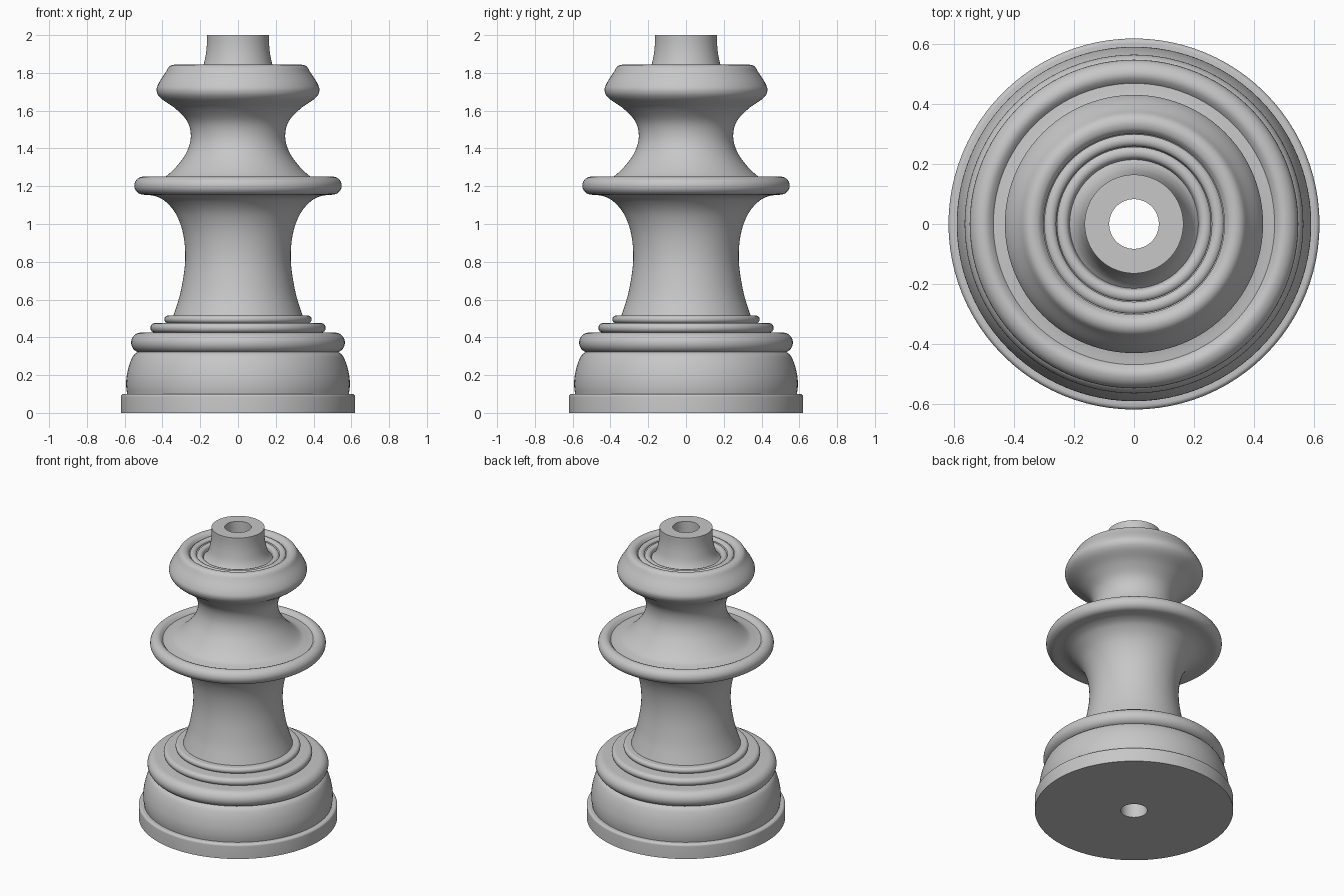
import bpy
import math

SEGMENTS = 96
BORE = 0.083

cube = bpy.data.objects.get("Cube")
if cube:
    bpy.data.objects.remove(cube, do_unlink=True)

grey = bpy.data.materials.new("plain_grey")
grey.use_nodes = True
colour = (0.57, 0.57, 0.57, 1)
grey.diffuse_color = colour
grey.node_tree.nodes["Principled BSDF"].inputs["Base Color"].default_value = colour


def arc(r, z, width, height, start, end, steps=14):
    """Elliptical arc of profile points, angles in degrees."""
    angles = [math.radians(start + (end - start) * i / steps) for i in range(steps + 1)]
    return [(r + width * math.cos(a), z + height * math.sin(a)) for a in angles]


def curve(points, steps=6):
    """Smooth profile through the given points."""
    ends = [points[0]] + points + [points[-1]]
    out = []
    for a, b, c, d in zip(ends, ends[1:], ends[2:], ends[3:]):
        for i in range(steps):
            t = i / steps
            out.append(tuple(
                q + 0.5 * t * (s - p + t * (2 * p - 5 * q + 4 * s - w + t * (3 * (q - s) + w - p)))
                for p, q, s, w in zip(a, b, c, d)))
    return out + [points[-1]]


def lathe(name, profile):
    """Turn a profile of (radius, height) points about the z axis."""
    verts, faces = [], []
    for r, z in profile:
        for k in range(SEGMENTS):
            a = 2 * math.pi * k / SEGMENTS
            verts.append((r * math.cos(a), r * math.sin(a), z))
    for i in range(len(profile) - 1):
        for k in range(SEGMENTS):
            n = (k + 1) % SEGMENTS
            low, high = i * SEGMENTS, (i + 1) * SEGMENTS
            faces.append((low + k, low + n, high + n, high + k))
    mesh = bpy.data.meshes.new(name)
    mesh.from_pydata(verts, [], faces)
    mesh.materials.append(grey)
    obj = bpy.data.objects.new(name, mesh)
    bpy.context.collection.objects.link(obj)
    bpy.ops.object.select_all(action="DESELECT")
    obj.select_set(True)
    bpy.context.view_layer.objects.active = obj
    bpy.ops.object.shade_smooth_by_angle(angle=math.radians(35))


# Foot: flat plinth and swelling drum
lathe("base_plinth", [(BORE, 0), (0.62, 0)] + arc(0.605, 0.085, 0.015, 0.015, 0, 90, 6)
      + [(0.587, 0.10)])
lathe("base_drum", curve([(0.587, 0.10), (0.592, 0.14), (0.59, 0.19),
                          (0.577, 0.25), (0.556, 0.30), (0.535, 0.32)]))

# Three stacked rounded rings
lathe("lower_ring", [(0.535, 0.32)] + arc(0.513, 0.372, 0.053, 0.053, -70, 90)
      + [(0.44, 0.425)])
lathe("middle_ring", arc(0.44, 0.45, 0.024, 0.025, -90, 90) + [(0.37, 0.475)])
lathe("upper_ring", arc(0.37, 0.495, 0.02, 0.02, -90, 90) + [(0.342, 0.515)])

# Waisted column flaring into the collar
lathe("column", curve([(0.342, 0.515), (0.304, 0.64), (0.28, 0.80), (0.289, 0.94),
                       (0.327, 1.05), (0.385, 1.12), (0.44, 1.148), (0.50, 1.155)]))
lathe("collar", arc(0.50, 1.203, 0.049, 0.048, -90, 90) + [(0.485, 1.246), (0.47, 1.228)])

# Narrow waist swelling into the bulb
lathe("waist_and_bulb", curve([(0.47, 1.228), (0.43, 1.234), (0.385, 1.25), (0.325, 1.305),
                               (0.272, 1.38), (0.25, 1.46), (0.267, 1.54), (0.33, 1.61),
                               (0.408, 1.665), (0.431, 1.705), (0.42, 1.745),
                               (0.385, 1.80), (0.365, 1.832), (0.342, 1.843),
                               (0.318, 1.837), (0.302, 1.818)]))

# Rounded steps sinking inward around the neck
for name, outer, z in (("outer_step", 0.302, 1.818), ("inner_step", 0.26, 1.805)):
    lathe(name, arc(outer - 0.021, z - 0.008, 0.021, 0.018, 25, 180, 10))
lathe("neck_groove", [(0.218, 1.797), (0.215, 1.79)])

# Flared neck with a bore running through the whole piece
lathe("neck", curve([(0.215, 1.79), (0.198, 1.81), (0.182, 1.845), (0.17, 1.90),
                     (0.165, 1.95), (0.165, 2.0)]) + [(BORE, 2.0)])
lathe("bore", [(BORE, 2.0), (BORE, 0)])
